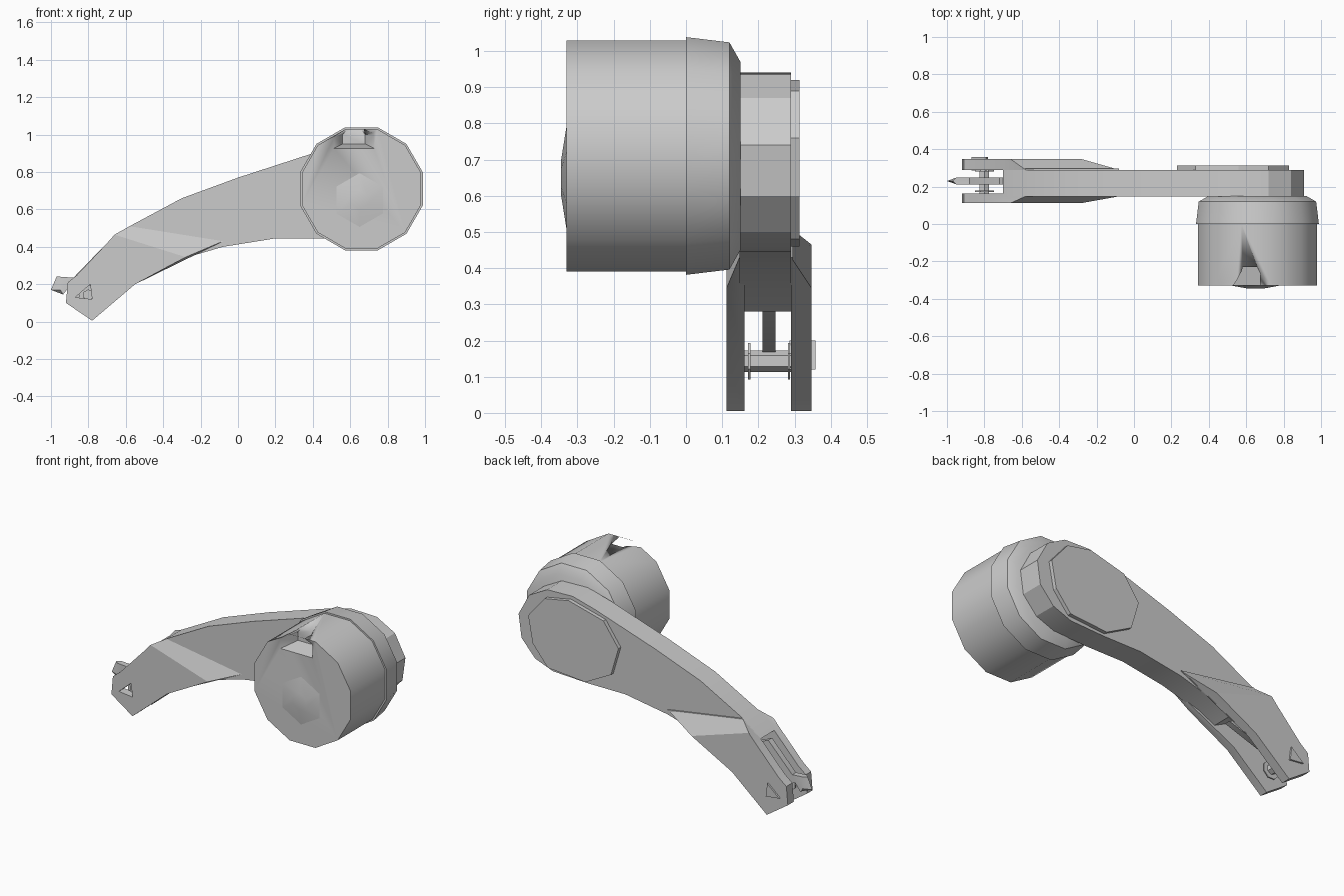
import bpy, bmesh, math

if "Cube" in bpy.data.objects:
    bpy.data.objects.remove(bpy.data.objects["Cube"], do_unlink=True)

grey = bpy.data.materials.new("plain grey")
grey.use_nodes = True
grey.diffuse_color = (0.6, 0.6, 0.6, 1)
grey.node_tree.nodes["Principled BSDF"].inputs["Base Color"].default_value = (0.6, 0.6, 0.6, 1)

HUB = (0.66, 0.71)


def loft(name, sections, angle=35):
    """Solid through matching outlines in x and z, each at its own depth y."""
    bm = bmesh.new()
    rings = [[bm.verts.new((x, y, z)) for x, z in pts] for y, pts in sections]
    n = len(rings[0])
    for a, b in zip(rings, rings[1:]):
        for i in range(n):
            j = (i + 1) % n
            bm.faces.new((a[i], a[j], b[j], b[i]))
    bm.faces.new(rings[0])
    bm.faces.new(rings[-1])
    bmesh.ops.recalc_face_normals(bm, faces=bm.faces)
    mesh = bpy.data.meshes.new(name)
    bm.to_mesh(mesh)
    bm.free()
    mesh.materials.append(grey)
    obj = bpy.data.objects.new(name, mesh)
    bpy.context.collection.objects.link(obj)
    bpy.ops.object.select_all(action='DESELECT')
    obj.select_set(True)
    bpy.context.view_layer.objects.active = obj
    bpy.ops.object.shade_smooth_by_angle(angle=math.radians(angle))
    return obj


def ring(r, n=12, centre=HUB):
    turn = math.pi / n
    return [(centre[0] + r * math.cos(turn * (2 * i + 1)),
             centre[1] + r * math.sin(turn * (2 * i + 1))) for i in range(n)]


def cut(obj, cutter):
    cutter.hide_render = True
    cutter.hide_set(True)
    cutter.display_type = 'WIRE'
    mod = obj.modifiers.new("cut", 'BOOLEAN')
    mod.operation = 'DIFFERENCE'
    mod.solver = 'EXACT'
    mod.object = cutter
    bpy.context.view_layer.objects.active = obj
    bpy.ops.object.modifier_apply(modifier=mod.name)
    bpy.data.objects.remove(cutter, do_unlink=True)


# Motor drum with a sloping notch in its front rim
drum = loft("drum", [(-0.33, ring(0.33)), (0.0, ring(0.33))])
notch_front = [(0.50, 0.92), (0.74, 0.92), (0.74, 1.0), (0.68, 1.025), (0.54, 1.025), (0.50, 0.98)]
notch_back = [(0.56, 0.95), (0.68, 0.95), (0.68, 1.0), (0.65, 1.04), (0.59, 1.04), (0.56, 1.0)]
cut(drum, loft("notch_cutter", [(-0.36, notch_front), (-0.23, notch_back)]))
loft("drum_cap", [(-0.345, ring(0.05, 6, (0.65, 0.65))), (-0.329, ring(0.15, 6, (0.65, 0.65)))])

# Collar between the drum and the arm
loft("collar", [(0.0, ring(0.34)), (0.12, ring(0.325)), (0.15, ring(0.27))])

# Main arm, swept from the fork root up into the round hub
arm = [(-0.70, 0.42), (-0.58, 0.51), (-0.30, 0.66), (0.0, 0.77), (0.40, 0.90), (0.55, 0.94),
       (0.72, 0.935), (0.84, 0.87), (0.91, 0.74), (0.89, 0.60), (0.80, 0.50), (0.68, 0.455),
       (0.45, 0.445), (0.20, 0.445), (-0.08, 0.40), (-0.32, 0.33), (-0.42, 0.28)]
loft("arm", [(0.148, arm), (0.29, arm)], 25)

# Raised cover on the back of the hub
cover = [(0.23, 0.72), (0.33, 0.86), (0.56, 0.92), (0.72, 0.89), (0.83, 0.76),
         (0.80, 0.60), (0.70, 0.48), (0.45, 0.46), (0.28, 0.55)]
loft("hub_cover", [(0.288, cover), (0.313, cover)], 25)

# Fork prongs, each ramping down into the side of the arm
tip = [(-0.55, 0.20), (-0.78, 0.005), (-0.92, 0.10), (-0.91, 0.21), (-0.86, 0.25), (-0.70, 0.42)]
outer = tip + [(-0.66, 0.465), (-0.28, 0.345)]
inner = tip + [(-0.58, 0.51), (-0.08, 0.43)]
hole = [(-0.87, 0.13), (-0.78, 0.12), (-0.79, 0.20)]
for name, y_out, y_mid, y_in in (("front_prong", 0.112, 0.148, 0.162),
                                 ("back_prong", 0.347, 0.29, 0.296)):
    prong = loft(name, [(y_out, outer), (y_mid, inner), (y_in, inner)], 20)
    reach = (y_in - y_out) * 0.2
    cut(prong, loft("hole_cutter", [(y_out - reach, hole), (y_in + reach, hole)]))

# Pin across the fork with a thin washer at each end
pin = (-0.80, 0.143)
loft("pin", [(0.155, ring(0.03, 6, pin)), (0.30, ring(0.03, 6, pin))])
for side, y in (("front", 0.172), ("back", 0.282)):
    loft(side + "_washer", [(y, ring(0.055, 8, pin)), (y + 0.006, ring(0.055, 8, pin))])

# Thin tongue between the prongs with a pointed end
tongue = [(-0.72, 0.40), (-0.88, 0.235), (-0.90, 0.19), (-0.80, 0.165), (-0.45, 0.28)]
loft("tongue", [(0.212, tongue), (0.248, tongue)])
point = [(-1.0, 0.17), (-0.97, 0.24), (-0.88, 0.235), (-0.90, 0.19), (-0.935, 0.145)]
loft("tongue_point", [(0.212, [(max(x, -0.95), z) for x, z in point]), (0.23, point),
                      (0.248, [(max(x, -0.95), z) for x, z in point])])
